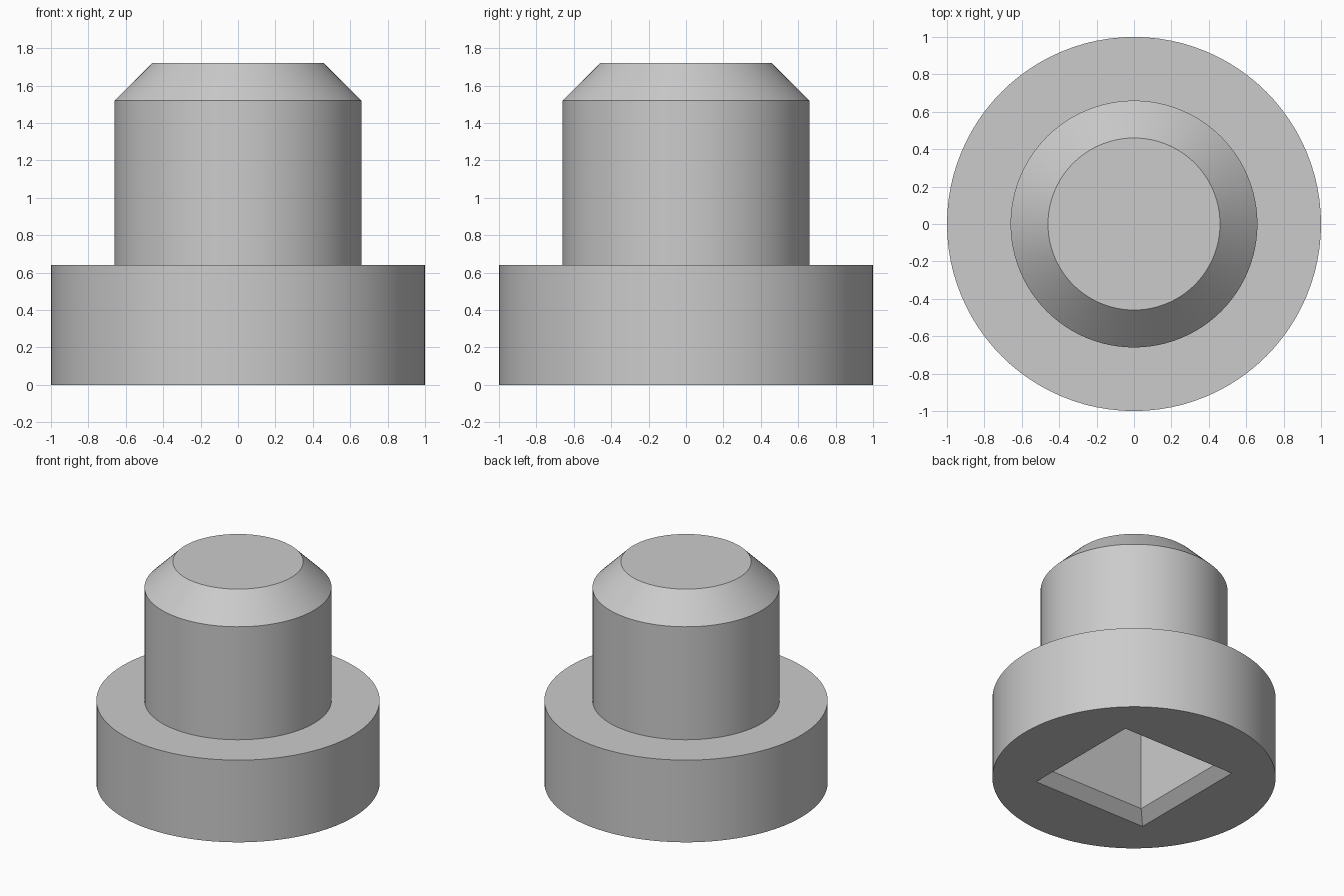
import bpy
import bmesh
import math

SEGMENTS = 96

cube = bpy.data.objects.get("Cube")
if cube:
    bpy.data.objects.remove(cube, do_unlink=True)

grey = bpy.data.materials.new("plain grey")
grey.use_nodes = True
colour = (0.6, 0.6, 0.6, 1)
grey.diffuse_color = colour
grey.node_tree.nodes["Principled BSDF"].inputs["Base Color"].default_value = colour


def stacked_solid(name, sections, sides, turn=0.0):
    """Solid through regular polygon sections given as (radius, height)."""
    bm = bmesh.new()
    rings = []
    for radius, z in sections:
        angles = [turn + math.tau * i / sides for i in range(sides)]
        rings.append([bm.verts.new((radius * math.cos(a), radius * math.sin(a), z))
                      for a in angles])
    for low, high in zip(rings, rings[1:]):
        for i in range(sides):
            j = (i + 1) % sides
            bm.faces.new((low[i], low[j], high[j], high[i]))
    bm.faces.new(rings[0][::-1])
    bm.faces.new(rings[-1])
    bmesh.ops.recalc_face_normals(bm, faces=bm.faces)
    mesh = bpy.data.meshes.new(name)
    bm.to_mesh(mesh)
    bm.free()
    mesh.materials.append(grey)
    obj = bpy.data.objects.new(name, mesh)
    bpy.context.collection.objects.link(obj)
    return obj


# Wide flange, stem and chamfered tip
body = stacked_solid("flanged_plug", [(1, 0), (1, 0.64), (0.66, 0.64),
                                      (0.66, 1.52), (0.46, 1.72)], SEGMENTS)

# Square socket in the underside, with a chamfered mouth that runs past the face
diagonal = math.sqrt(2)
socket = stacked_solid("socket_cutter", [(0.59 * diagonal, -0.1), (0.41 * diagonal, 0.08),
                                         (0.41 * diagonal, 1.1)], 4, math.pi / 4)
socket.hide_render = True

cut = body.modifiers.new("socket", "BOOLEAN")
cut.operation = "DIFFERENCE"
cut.solver = "EXACT"
cut.object = socket

bpy.ops.object.select_all(action="DESELECT")
body.select_set(True)
bpy.context.view_layer.objects.active = body
bpy.ops.object.modifier_apply(modifier=cut.name)
bpy.data.objects.remove(socket, do_unlink=True)
bpy.ops.object.shade_smooth_by_angle(angle=math.radians(30))
